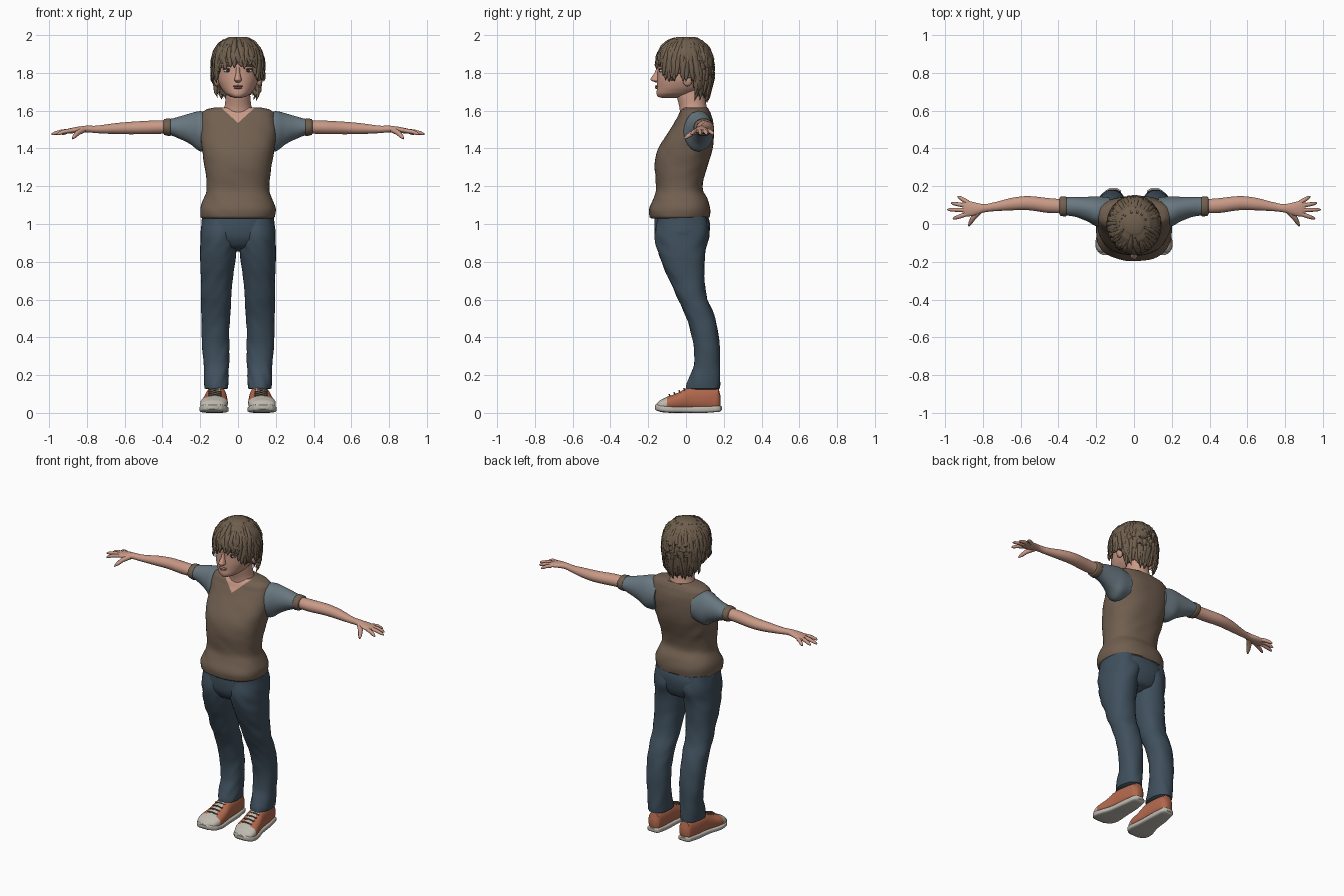
import bpy, bmesh, math, random
from mathutils import Vector, noise

if "Cube" in bpy.data.objects:
    bpy.data.objects.remove(bpy.data.objects["Cube"])

random.seed(4)


def material(name, r, g, b):
    m = bpy.data.materials.new(name)
    m.diffuse_color = (r, g, b, 1)
    m.use_nodes = True
    m.node_tree.nodes["Principled BSDF"].inputs["Base Color"].default_value = m.diffuse_color
    return m


SKIN = material("skin", 0.58, 0.32, 0.24)
HAIR = material("hair_brown", 0.16, 0.115, 0.075)
VEST = material("vest_brown", 0.165, 0.115, 0.08)
SLEEVE = material("sleeve_blue_grey", 0.14, 0.185, 0.215)
DENIM = material("denim_blue", 0.05, 0.08, 0.11)
SHOE = material("shoe_orange", 0.45, 0.14, 0.075)
SOLE = material("sole_cream", 0.52, 0.49, 0.43)
DARK = material("eye_dark", 0.05, 0.03, 0.03)
LIP = material("lip", 0.45, 0.19, 0.16)
WHITE = material("eye_white", 0.6, 0.55, 0.53)


def finish(name, bm, mats, mirror=False):
    bmesh.ops.recalc_face_normals(bm, faces=bm.faces)
    for f in bm.faces:
        f.smooth = True
    me = bpy.data.meshes.new(name)
    bm.to_mesh(me)
    bm.free()
    for m in mats:
        me.materials.append(m)
    me.set_sharp_from_angle(angle=math.radians(50))
    ob = bpy.data.objects.new(name, me)
    bpy.context.collection.objects.link(ob)
    if mirror:
        ob.modifiers.new("mirror", 'MIRROR').use_mirror_merge = False
    return ob


def skin_rings(bm, rings, cap=True):
    vs = [[bm.verts.new(p) for p in r] for r in rings]
    for a, b in zip(vs, vs[1:]):
        for i in range(len(a)):
            j = (i + 1) % len(a)
            bm.faces.new((a[i], a[j], b[j], b[i]))
    if cap:
        bm.faces.new(vs[0])
        bm.faces.new(vs[-1])


def loft(axis, rows, n=32, e=2.0, sub=4, fold=0.0, cap=True):
    """Rows are (t, u0, u1, v0, v1): bounds of a superellipse at t along the axis."""
    order = {'x': (0, 1, 2), 'y': (1, 0, 2), 'z': (2, 0, 1)}[axis]
    dense = []
    for i in range(len(rows) - 1):
        q = [rows[max(i - 1, 0)], rows[i], rows[i + 1], rows[min(i + 2, len(rows) - 1)]]
        for k in range(sub):
            s = k / sub
            row = [b + 0.5 * s * (c - a + s * (2*a - 5*b + 4*c - d + s * (3*(b - c) + d - a)))
                   for a, b, c, d in zip(*q)]
            row[0] = q[1][0] + (q[2][0] - q[1][0]) * s
            dense.append(row)
    dense.append(rows[-1])
    rings = []
    for t, u0, u1, v0, v1 in dense:
        ring = []
        for i in range(n):
            a = 2 * math.pi * (i + 0.5) / n
            c, s = math.cos(a), math.sin(a)
            du = math.copysign(abs(c) ** (2 / e), c) * (u1 - u0) / 2
            dv = math.copysign(abs(s) ** (2 / e), s) * (v1 - v0) / 2
            k = 1 + fold * noise.noise(Vector((c * 1.3, s * 1.3, t * 16 + c * 2)))
            p = [0, 0, 0]
            for ax, val in zip(order, (t, (u0 + u1) / 2 + du * k, (v0 + v1) / 2 + dv * k)):
                p[ax] = val
            ring.append(p)
        rings.append(ring)
    bm = bmesh.new()
    skin_rings(bm, rings, cap)
    return bm


def sym(rows):
    return [(z, -w, w, a, b) for z, w, a, b in rows]


def tube(bm, pts, radii, n=8):
    pts = [Vector(p) for p in pts]
    rings = []
    for i, p in enumerate(pts):
        d = pts[min(i + 1, len(pts) - 1)] - pts[max(i - 1, 0)]
        q = d.to_track_quat('Z', 'Y')
        rings.append([p + q @ Vector((math.cos(a), math.sin(a), 0)) * radii[i]
                      for a in (2 * math.pi * k / n for k in range(n))])
    skin_rings(bm, rings)


def blob(name, loc, size, mat, mirror=False):
    bm = bmesh.new()
    bmesh.ops.create_uvsphere(bm, u_segments=20, v_segments=12, radius=1)
    for v in bm.verts:
        v.co = Vector([c * s + l for c, s, l in zip(v.co, size, loc)])
    return finish(name, bm, [mat], mirror)


# Vest, with the V neck cut in as skin faces
bm = loft('z', sym([
    (1.03, .185, -.185, .115), (1.036, .195, -.193, .127), (1.08, .2, -.195, .13),
    (1.13, .185, -.175, .115), (1.18, .167, -.158, .087), (1.25, .17, -.163, .098),
    (1.31, .178, -.165, .116), (1.39, .19, -.15, .138), (1.48, .2, -.098, .148),
    (1.55, .2, -.055, .142), (1.59, .19, -.035, .13), (1.608, .165, -.022, .12),
    (1.618, .12, -.01, .112)]), n=48, e=2.4, fold=.03)
for side in (1, -1):
    bmesh.ops.bisect_plane(bm, geom=bm.verts[:] + bm.edges[:] + bm.faces[:],
                           plane_co=(0, 0, 1.535), plane_no=(side, 0, -1.1))
for f in bm.faces:
    c = f.calc_center_median()
    f.material_index = int(abs(c.x) < (c.z - 1.535) * 1.1 and c.y < .04)
finish("vest", bm, [VEST, SKIN])

# Sleeves, cuffs
finish("sleeve", loft('x', [
    (.13, -.01, .14, 1.4, 1.585), (.2, -.012, .147, 1.385, 1.598), (.25, .015, .145, 1.42, 1.587),
    (.3, .035, .143, 1.447, 1.572), (.36, .045, .142, 1.47, 1.556)], fold=.03), [SLEEVE], True)
finish("sleeve_cuff", loft('x', [
    (.357, .045, .142, 1.468, 1.558), (.362, .04, .146, 1.465, 1.56),
    (.39, .043, .145, 1.471, 1.556), (.394, .05, .14, 1.477, 1.55)]), [VEST], True)

# Arms running into the palms
finish("arm", loft('x', [
    (.33, .057, .129, 1.481, 1.549), (.45, .058, .137, 1.476, 1.548), (.56, .073, .148, 1.475, 1.542),
    (.65, .072, .138, 1.476, 1.534), (.75, .067, .113, 1.481, 1.521), (.8, .06, .106, 1.485, 1.521),
    (.85, .044, .116, 1.482, 1.515), (.89, .04, .124, 1.48, 1.507), (.908, .05, .118, 1.483, 1.5)],
    n=24), [SKIN], True)
bm = bmesh.new()
for base, tip in [((.88, .114), (.932, .146)), ((.885, .096), (.968, .111)),
                  ((.885, .074), (.988, .076)), ((.885, .053), (.958, .028))]:
    x0, y0, x1, y1 = *base, *tip
    pts = [(x0 + (x1 - x0) * s, y0 + (y1 - y0) * s, 1.494 - .02 * s * s) for s in (0, .5, .85, 1)]
    tube(bm, pts, (.012, .011, .009, .004))
tube(bm, [(.82, .068, 1.498), (.85, .035, 1.482), (.866, .008, 1.464), (.876, -.01, 1.452)],
     (.016, .014, .011, .004))
finish("fingers", bm, [SKIN], True)

# Trousers
finish("trouser_hips", loft('z', sym([
    (1.06, .185, -.165, .115), (1.0, .194, -.168, .128), (.93, .196, -.16, .118),
    (.88, .14, -.13, .095), (.855, .05, -.07, .05)]), e=2.3, fold=.02), [DENIM])
finish("trouser_leg", loft('z', [
    (1.04, 0, .19, -.15, .11), (.95, -.005, .198, -.163, .122), (.88, .002, .2, -.155, .107),
    (.8, .015, .2, -.13, .1), (.7, .028, .198, -.085, .1), (.6, .035, .195, -.042, .113),
    (.52, .04, .195, -.005, .148), (.45, .045, .192, .02, .168), (.35, .045, .19, .042, .178),
    (.25, .048, .183, .04, .18), (.18, .05, .18, .015, .18), (.13, .055, .175, 0, .178),
    (.125, .065, .165, .02, .165)], e=2.2, fold=.06), [DENIM], True)

# Shoes: upper with toe cap and tongue, sole, laces
bm = loft('y', [
    (.183, .09, .13, .03, .09), (.172, .073, .147, .01, .13), (.1, .064, .162, .01, .14),
    (.02, .06, .172, .01, .14), (-.04, .055, .186, .01, .108), (-.1, .055, .2, .01, .086),
    (-.14, .072, .193, .01, .066), (-.16, .1, .167, .02, .045)], e=2.4)
for f in bm.faces:
    c = f.calc_center_median()
    f.material_index = int(c.y < -.1 or (abs(c.x - .12) < .026 and c.y < .01 and c.z > .06))
finish("shoe_upper", bm, [SHOE, SOLE], True)
finish("shoe_sole", loft('y', [
    (.19, .09, .13, .015, .035), (.178, .07, .15, .006, .038), (.1, .06, .165, 0, .036),
    (0, .056, .178, 0, .034), (-.08, .05, .202, 0, .036), (-.13, .06, .202, .004, .042),
    (-.157, .085, .182, .012, .045), (-.165, .105, .162, .02, .042)], e=4), [SOLE], True)
bm = bmesh.new()
for i in range(4):
    y, z = -.085 + i * .026, .096 + i * .0105
    tube(bm, [(.088, y, z - .006), (.122, y - .004, z + .001), (.156, y, z - .006)], (.004,) * 3, 6)
finish("shoe_laces", bm, [VEST], True)

# Neck and head
finish("neck", loft('z', sym([
    (1.74, .06, -.05, .1), (1.68, .065, -.05, .1), (1.63, .07, -.038, .108),
    (1.6, .08, -.033, .113), (1.55, .095, -.03, .11)])), [SKIN])
finish("head", loft('z', sym([
    (1.97, .05, -.05, .06), (1.93, .095, -.115, .105), (1.87, .112, -.146, .13),
    (1.81, .112, -.15, .125), (1.76, .107, -.153, .115), (1.72, .091, -.154, .09),
    (1.69, .068, -.156, .05), (1.674, .042, -.15, 0), (1.668, .02, -.13, -.04)]), e=2.15), [SKIN])
finish("nose", loft('z', sym([
    (1.83, .01, -.157, -.13), (1.8, .011, -.167, -.13), (1.77, .018, -.187, -.13),
    (1.76, .02, -.185, -.13), (1.75, .01, -.165, -.13)]), n=16), [SKIN])
blob("ear", (.113, .008, 1.765), (.016, .026, .036), SKIN, True)
blob("eye", (.054, -.127, 1.812), (.022, .014, .009), WHITE, True)
blob("iris", (.053, -.134, 1.812), (.009, .01, .009), DARK, True)
blob("upper_lid", (.054, -.129, 1.82), (.025, .015, .004), DARK, True)
blob("eyebrow", (.055, -.132, 1.838), (.027, .012, .005), HAIR, True)
blob("upper_lip", (0, -.151, 1.73), (.028, .014, .005), LIP)
blob("lower_lip", (0, -.15, 1.721), (.022, .015, .006), LIP)

# Hair cap trimmed along a rim line, then overlaid with tapered locks
CAP = [(1.99, .05, -.05, .05), (1.972, .085, -.09, .088), (1.93, .12, -.135, .125),
       (1.88, .134, -.154, .143), (1.83, .138, -.158, .147), (1.76, .136, -.15, .143),
       (1.7, .122, -.12, .128), (1.65, .1, -.1, .11)]
RIM = [(0, 1.855), (40, 1.845), (56, 1.765), (72, 1.785), (100, 1.775), (116, 1.69), (180, 1.672)]


def lerp_table(table, t):
    for a, b in zip(table, table[1:]):
        if min(a[0], b[0]) <= t <= max(a[0], b[0]):
            s = (t - a[0]) / (b[0] - a[0])
            return [p + (q - p) * s for p, q in zip(a[1:], b[1:])]
    return table[-1][1:]


def on_cap(theta, z, scale):
    w, y0, y1 = lerp_table(CAP, z)
    return Vector((w * math.sin(theta) * scale,
                   (y0 + y1) / 2 - (y1 - y0) / 2 * math.cos(theta) * scale, z))


def rim(theta):
    a = abs(math.degrees(math.atan2(math.sin(theta), math.cos(theta))))
    return lerp_table(RIM, a)[0]


bm = loft('z', sym(CAP), n=72, sub=6, fold=.04)
doomed = []
for f in bm.faces:
    c = f.calc_center_median()
    th = math.atan2(c.x, -c.y)
    if c.z < rim(th) + .01 * math.sin(th * 11):
        doomed.append(f)
bmesh.ops.delete(bm, geom=doomed, context='FACES')
cap = finish("hair_cap", bm, [HAIR])
mod = cap.modifiers.new("thickness", 'SOLIDIFY')
mod.thickness, mod.offset = .012, -1

bm = bmesh.new()
COUNT = 64
for i in range(COUNT):
    th = 2 * math.pi * (i + random.uniform(-.3, .3)) / COUNT
    end = rim(th) - random.uniform(.0, .035)
    top = random.uniform(1.9, 1.985)
    twist = random.uniform(-.3, .3)
    pts, radii = [], []
    for s, r in ((0, .005), (.2, .013), (.4, .017), (.6, .018), (.8, .014), (.93, .008), (1, .001)):
        z = top + (end - top) * s ** 1.3
        flare = .93 + (.09 if s > .9 else .02 * s)
        pts.append(on_cap(th + twist * s * s, z, flare))
        radii.append(r)
    tube(bm, pts, radii)
finish("hair_locks", bm, [HAIR])
